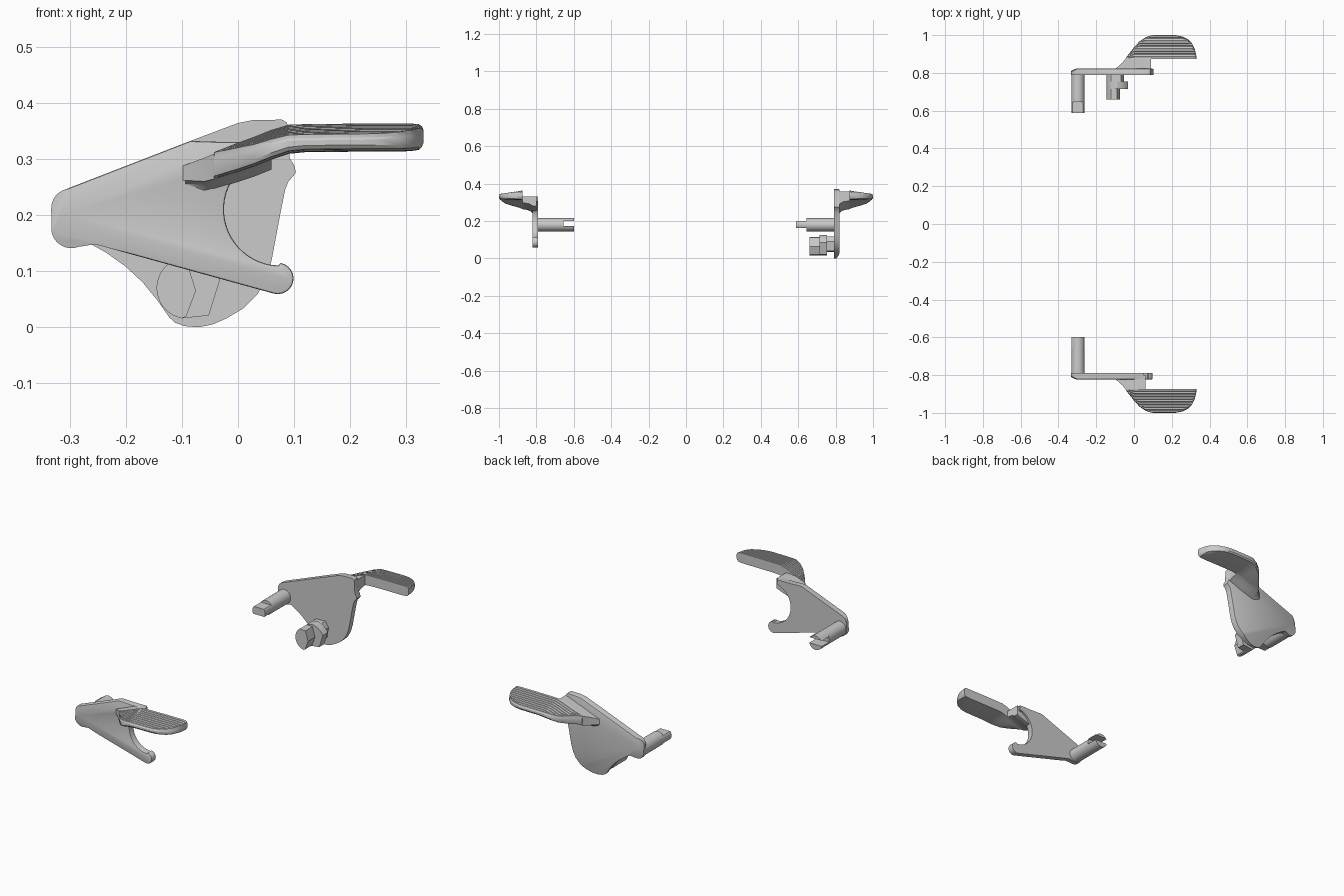
import bpy, bmesh
from math import sin, cos, radians, degrees
from mathutils import Vector

if "Cube" in bpy.data.objects:
    bpy.data.objects.remove(bpy.data.objects["Cube"])


def finish(bm, name, side):
    # geometry is modelled outward along +y, then flipped for the front side
    for v in bm.verts:
        v.co.y *= side
    bmesh.ops.remove_doubles(bm, verts=bm.verts, dist=0.0002)
    bmesh.ops.dissolve_degenerate(bm, edges=bm.edges, dist=0.0001)
    bmesh.ops.recalc_face_normals(bm, faces=bm.faces)
    me = bpy.data.meshes.new(name)
    bm.to_mesh(me)
    bm.free()
    ob = bpy.data.objects.new(name, me)
    bpy.context.collection.objects.link(ob)
    return ob


def loft(rings, name, side):
    bm = bmesh.new()
    vs = [[bm.verts.new(p) for p in r] for r in rings]
    n = len(vs[0])
    for a, b in zip(vs, vs[1:]):
        for i in range(n):
            j = (i + 1) % n
            bm.faces.new((a[i], a[j], b[j], b[i]))
    bm.faces.new(vs[0][::-1])
    bm.faces.new(vs[-1])
    return finish(bm, name, side)


def prism(profile, y0, y1, name, side):
    return loft([[(x, y, z) for x, z in profile] for y in (y0, y1)], name, side)


def arc(cx, cz, r, a0, a1, n):
    return [(cx + r * cos(radians(a0 + (a1 - a0) * i / n)),
             cz + r * sin(radians(a0 + (a1 - a0) * i / n))) for i in range(n + 1)]


def plate(outline, name, side):
    bm = bmesh.new()
    bot = [bm.verts.new((x, 0.79, z)) for x, z in outline]
    top = [bm.verts.new((x, 0.822, z)) for x, z in outline]
    n = len(outline)
    for i in range(n):
        j = (i + 1) % n
        bm.faces.new((bot[i], bot[j], top[j], top[i]))
    bm.faces.new(bot)
    rim = bm.faces.new(top)
    bmesh.ops.recalc_face_normals(bm, faces=bm.faces)
    bmesh.ops.bevel(bm, geom=list(rim.edges), offset=0.004, segments=2,
                    affect='EDGES', profile=0.5)
    # sloped facets around the pivot end
    for no in ((-0.5, 0.86, 0.08), (-0.13, 0.96, -0.24)):
        cut = bmesh.ops.bisect_plane(
            bm, geom=bm.verts[:] + bm.edges[:] + bm.faces[:],
            plane_co=Vector((-0.308, 0.822, 0.2)), plane_no=Vector(no), clear_outer=True)
        edges = [e for e in cut['geom_cut'] if isinstance(e, bmesh.types.BMEdge)]
        bmesh.ops.holes_fill(bm, edges=edges, sides=0)
    return finish(bm, name, side)


# paddle stations: x, outer y, top z, bottom z
STATIONS = [(-0.1, 0.82, 0.290, 0.262), (-0.06, 0.855, 0.305, 0.260),
            (-0.043, 0.88, 0.312, 0.264), (0, 0.935, 0.329, 0.277),
            (0.03, 0.968, 0.340, 0.287), (0.06, 0.988, 0.352, 0.299),
            (0.09, 0.999, 0.361, 0.309), (0.12, 1.0, 0.362, 0.312),
            (0.22, 1.0, 0.363, 0.313), (0.255, 0.993, 0.363, 0.313),
            (0.285, 0.978, 0.363, 0.313), (0.308, 0.955, 0.363, 0.314),
            (0.322, 0.925, 0.362, 0.316), (0.328, 0.9, 0.358, 0.322),
            (0.331, 0.885, 0.350, 0.330)]
INNER = 0.873


def paddle(name, side):
    rings = []
    for x, yo, zt, zb in STATIONS[2:]:
        ring = []
        # saw-tooth grip ridges
        for k in range(9):
            for dy, dz in ((0, 0), (0.010, 0), (0.0125, -0.006)):
                y = min(INNER + 0.0142 * k + dy, yo - 0.003)
                ring.append((x, y, zt + dz - 0.15 * (y - INNER)))
        edge = zt - 0.15 * (yo - INNER)
        ring.append((x, yo, edge - 0.01))
        for t in (1, 0.96, 0.85, 0.6, 0.3, 0):
            y = INNER + (yo - INNER) * t
            rise = 0.012 * t ** 4 if t == 1 else 0.006 * t ** 3
            ring.append((x, y, min(zb + rise, edge - 0.012)))
        rings.append(ring)
    return loft(rings, name, side)


def neck(xmax, ztop, name, side):
    rings = []
    for x, yo, zt, zb in STATIONS:
        if x <= xmax:
            ye = min(INNER + 0.005, yo)
            t = min(zt, ztop) - 0.003
            mid = 0.82 + (ye - 0.82) * 0.35
            rings.append([(x, 0.80, t), (x, ye, t), (x, ye, zb),
                          (x, mid, zb - 0.006), (x, 0.82, zb - 0.018), (x, 0.80, zb - 0.018)])
    return loft(rings, name, side)


PX, PZ, PR = -0.297, 0.18, 0.035


def pin_section(lo, hi):
    return [(x, min(max(z, lo), hi)) for x, z in arc(PX, PZ, PR, 0, 352.5, 47)]


pivot_end = arc(-0.298, 0.212, 0.035, 115, 185, 6) + arc(PX, 0.177, 0.036, 190, 290, 10)

# front lever
front_outline = (pivot_end + [(-0.255, 0.148)] + arc(0.071, 0.087, 0.028, -105, 80, 12)
                 + arc(0.075, 0.21, 0.1, 268, 112, 24)
                 + [(0.05, 0.305), (0.05, 0.33), (-0.02, 0.33), (-0.085, 0.332)])
plate(front_outline, "front_plate", -1)
paddle("front_thumb_paddle", -1)
neck(0.06, 0.333, "front_paddle_neck", -1)
prism(pin_section(-1, 1), 0.655, 0.80, "front_pivot_pin", -1)
prism(pin_section(0.2, 1), 0.598, 0.656, "front_pin_upper_jaw", -1)
prism(pin_section(-1, 0.172), 0.598, 0.656, "front_pin_lower_jaw", -1)

# back lever
back_outline = (pivot_end + [(-0.262, 0.148), (-0.235, 0.133), (-0.2, 0.108), (-0.17, 0.08),
                (-0.143, 0.047), (-0.122, 0.017), (-0.112, 0.008), (-0.095, 0.002),
                (-0.07, 0.0), (-0.045, 0.005), (-0.02, 0.016), (0.01, 0.034), (0.035, 0.059),
                (0.05, 0.087), (0.06, 0.12), (0.075, 0.2), (0.084, 0.245), (0.09, 0.26),
                (0.103, 0.275), (0.101, 0.287), (0.092, 0.302), (0.09, 0.355), (0.087, 0.365),
                (0.078, 0.37), (0.025, 0.369), (0.0, 0.364), (-0.085, 0.332)])
plate(back_outline, "back_plate", 1)
paddle("back_thumb_paddle", 1)
neck(0.09, 0.37, "back_paddle_neck", 1)
prism(pin_section(-1, 1), 0.645, 0.80, "back_pivot_pin", 1)
prism(pin_section(0.163, 0.2), 0.588, 0.646, "back_pin_tongue", 1)

# blocking lug on the inside of the back plate
lug_arc = arc(-0.09, 0.07, 0.055, 125, 260, 16)
prism(lug_arc + [(-0.092, 0.02), (-0.075, 0.065), (-0.09, 0.113)],
      0.66, 0.72, "lug_tip", 1)
prism(lug_arc + [(-0.052, 0.021), (-0.032, 0.085), (-0.045, 0.102), (-0.065, 0.118),
                 (-0.09, 0.125)], 0.715, 0.755, "lug_shoulder", 1)
prism(lug_arc[:12] + [(-0.11, 0.035), (-0.06, 0.04), (-0.053, 0.09), (-0.07, 0.118)],
      0.75, 0.80, "lug_stem", 1)

# smooth shading with sharp edges kept
for ob in bpy.context.scene.objects:
    ob.select_set(True)
    bpy.context.view_layer.objects.active = ob
bpy.ops.object.shade_smooth_by_angle(angle=radians(30))
